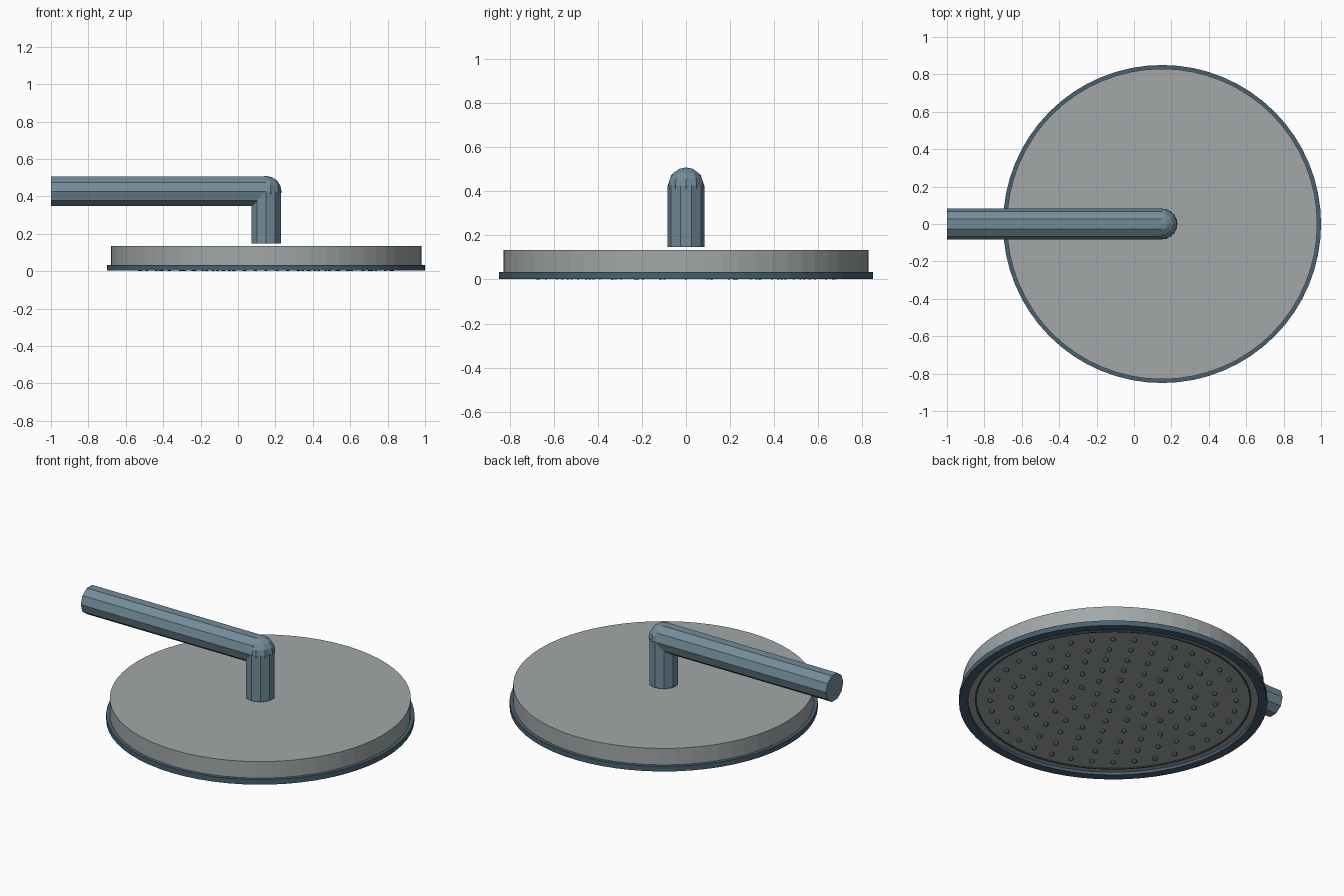
import bpy, bmesh, math
from mathutils import Matrix, Vector

if "Cube" in bpy.data.objects:
    bpy.data.objects.remove(bpy.data.objects["Cube"])

CX = 0.15        # axis of the head and drop pipe
PIPE_Z = 0.426   # height of the arm axis
PIPE_R = 0.083


def material(name, rgb):
    m = bpy.data.materials.new(name)
    m.use_nodes = True
    m.diffuse_color = (*rgb, 1)
    m.node_tree.nodes["Principled BSDF"].inputs["Base Color"].default_value = (*rgb, 1)
    return m


GREY = material("light_grey", (0.36, 0.39, 0.39))
STEEL = material("blue_steel", (0.17, 0.26, 0.32))
DARK = material("dark_blue_steel", (0.065, 0.12, 0.16))


def finish(bm, name, mat):
    bmesh.ops.recalc_face_normals(bm, faces=bm.faces)
    mesh = bpy.data.meshes.new(name)
    bm.to_mesh(mesh)
    bm.free()
    mesh.materials.append(mat)
    obj = bpy.data.objects.new(name, mesh)
    bpy.context.collection.objects.link(obj)
    return obj


def lathe(name, profile, mat, closed, sides=64):
    """Spin an (r, z) profile round the head axis."""
    bm = bmesh.new()
    verts = [bm.verts.new((CX + r, 0, z)) for r, z in profile]
    pairs = list(zip(verts, verts[1:] + verts[:1]))
    edges = [bm.edges.new(p) for p in (pairs if closed else pairs[:-1])]
    bmesh.ops.spin(bm, geom=verts + edges, cent=(CX, 0, 0), axis=(0, 0, 1),
                   angle=math.tau, steps=sides, use_merge=True)
    bmesh.ops.remove_doubles(bm, verts=bm.verts, dist=1e-5)
    return finish(bm, name, mat)


def pipe(name, start, end):
    """Ten-sided pipe with corners facing front and back."""
    bm = bmesh.new()
    a, b = Vector(start), Vector(end)
    turn = Matrix.Rotation(math.pi / 2, 4, 'Y') if abs(b.x - a.x) > 0.01 else Matrix()
    bmesh.ops.create_cone(bm, cap_ends=True, segments=10, radius1=PIPE_R, radius2=PIPE_R,
                          depth=(b - a).length,
                          matrix=Matrix.Translation((a + b) / 2) @ turn)
    return finish(bm, name, STEEL)


# Shower head body and its rims
lathe("head_body", [(0, 0.02), (0.83, 0.02), (0.83, 0.134), (0, 0.134)], GREY, False)
lathe("outer_rim", [(0.80, 0.003), (0.85, 0.003), (0.85, 0.034), (0.80, 0.034)], DARK, True)
lathe("inner_ring", [(0.753, 0.015), (0.762, 0.015), (0.762, 0.03), (0.753, 0.03)], DARK, True)

# Supply arm, drop pipe and rounded elbow
pipe("supply_arm", (-1, 0, PIPE_Z), (CX, 0, PIPE_Z))
pipe("drop_pipe", (CX, 0, 0.147), (CX, 0, PIPE_Z))
bm = bmesh.new()
bmesh.ops.create_uvsphere(bm, u_segments=10, v_segments=8, radius=PIPE_R,
                          matrix=Matrix.Translation((CX, 0, PIPE_Z))
                          @ Matrix.Rotation(math.pi / 2, 4, 'Z'))
finish(bm, "elbow", STEEL)

# Spray nozzles in concentric rings
bm = bmesh.new()
for ring in range(7):
    count = max(1, 6 * ring)
    for i in range(count):
        t = math.tau * i / count
        r = 0.113 * ring
        spot = (CX + r * math.cos(t), r * math.sin(t), 0.014)
        bmesh.ops.create_uvsphere(bm, u_segments=8, v_segments=6, radius=0.014,
                                  matrix=Matrix.Translation(spot))
finish(bm, "spray_nozzles", DARK)
